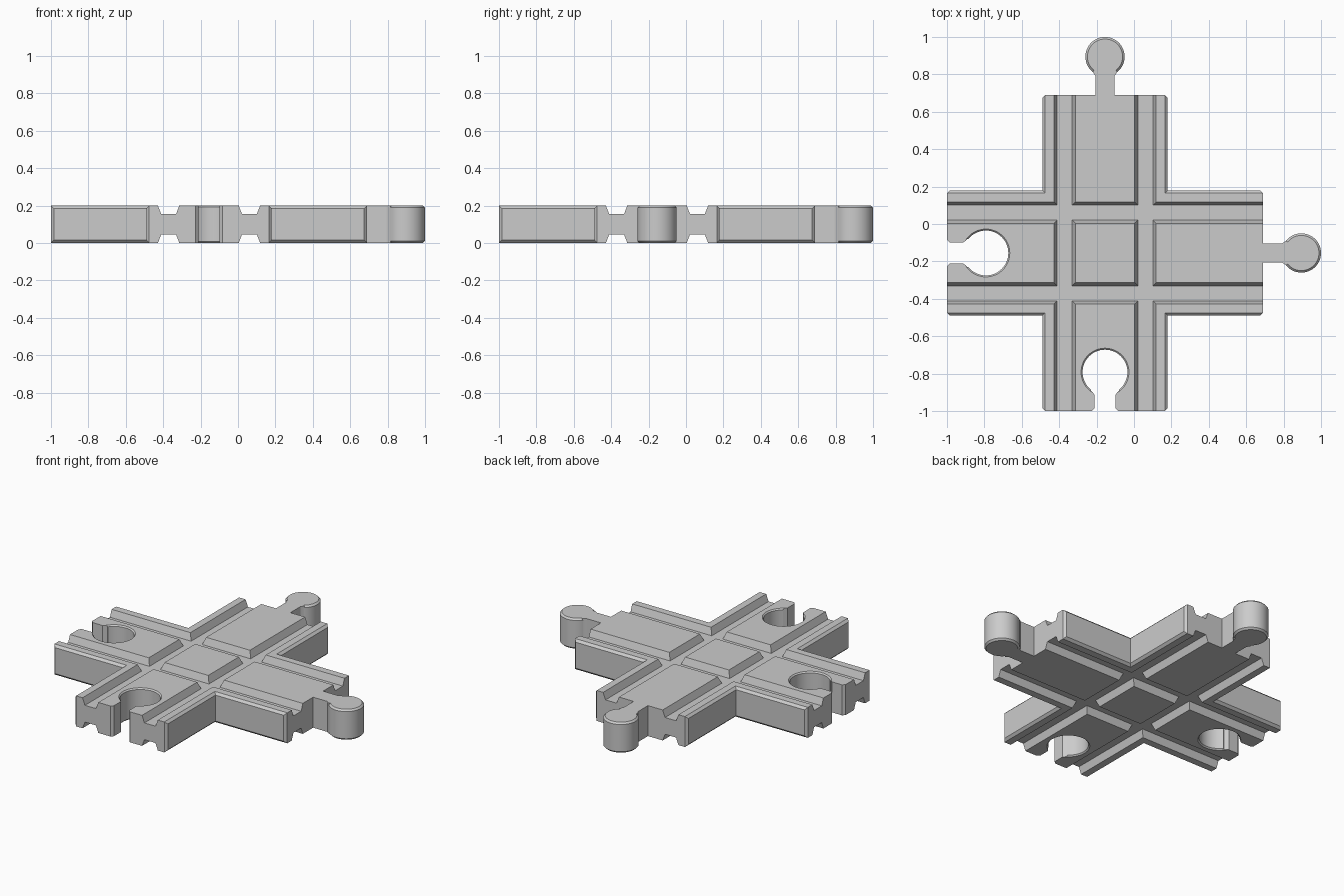
import bpy, bmesh, math
from mathutils import Matrix, Vector

if "Cube" in bpy.data.objects:
    bpy.data.objects.remove(bpy.data.objects["Cube"])

W, L, H, C = 0.335, 0.845, 0.2, 0.015    # half width, half length, height, chamfer
CENTRE = Vector((-0.155, -0.155, 0))
QUARTER = Matrix.Rotation(-math.pi / 2, 4, "Z")
TURNS = {"y": Matrix(), "x": QUARTER}

grey = bpy.data.materials.new("light_grey")
grey.use_nodes = True
grey.diffuse_color = (0.6, 0.6, 0.6, 1)
grey.node_tree.nodes["Principled BSDF"].inputs["Base Color"].default_value = (0.6, 0.6, 0.6, 1)


def to_object(name, bm, matrix=Matrix()):
    bmesh.ops.transform(bm, matrix=matrix, verts=bm.verts)
    bmesh.ops.recalc_face_normals(bm, faces=bm.faces)
    mesh = bpy.data.meshes.new(name)
    bm.to_mesh(mesh)
    bm.free()
    mesh.materials.append(grey)
    obj = bpy.data.objects.new(name, mesh)
    bpy.context.collection.objects.link(obj)
    return obj


def prism(points, direction):
    """Extrude a flat outline into a solid."""
    bm = bmesh.new()
    face = bm.faces.new([bm.verts.new(p) for p in points])
    out = bmesh.ops.extrude_face_region(bm, geom=[face])["geom"]
    verts = [v for v in out if isinstance(v, bmesh.types.BMVert)]
    bmesh.ops.translate(bm, vec=direction, verts=verts)
    if len(bm.faces) == len(points) + 1:
        bm.faces.new([bm.verts[i] for i in range(len(points))])
    return bm


def turned(profile, y):
    """Spin a radius/height profile round an upright axis at the given y."""
    bm = bmesh.new()
    verts = [bm.verts.new((r, 0, z)) for r, z in profile]
    edges = [bm.edges.new(pair) for pair in zip(verts, verts[1:])]
    bmesh.ops.spin(bm, geom=verts + edges, cent=(0, 0, 0), axis=(0, 0, 1),
                   angle=math.tau, steps=48)
    bmesh.ops.remove_doubles(bm, verts=bm.verts, dist=1e-5)
    bmesh.ops.translate(bm, vec=(0, y, 0), verts=bm.verts)
    return bm


def combine(obj, tool, operation):
    mod = obj.modifiers.new(operation, "BOOLEAN")
    mod.operation, mod.object, mod.solver = operation, tool, "EXACT"
    bpy.context.view_layer.objects.active = obj
    bpy.ops.object.modifier_apply(modifier=mod.name)
    bpy.data.objects.remove(tool)


# Cross-shaped body with chamfered side walls
corner = [(W, L), (W, W), (L, W)]
outline = []
for k in range(4):
    turn = Matrix.Rotation(-k * math.pi / 2, 4, "Z")
    outline += [turn @ Vector((x, y, 0)) for x, y in corner]
bm = prism(outline, (0, 0, H))


def on_side_wall(edge):
    a, b = (v.co for v in edge.verts)
    at_tip = [max(abs(p.x), abs(p.y)) > L - 0.01 for p in (a, b)]
    if abs(a.z - b.z) > 0.1:
        return at_tip[0]
    return not all(at_tip)


bmesh.ops.bevel(bm, geom=[e for e in bm.edges if on_side_wall(e)], offset=C,
                segments=1, affect="EDGES", profile=0.5)
body = to_object("crossing_body", bm)

# Wheel grooves on the top and the underside, running both ways
for face_z, inward in ((H, -1), (0, 1)):
    for turn in TURNS.values():
        for side in (-0.216, 0.216):
            section = [(side + x, -1, face_z + inward * d) for x, d in
                       ((-0.061, -0.01), (-0.04, 0.045), (0.04, 0.045), (0.061, -0.01))]
            combine(body, to_object("groove_cutter", prism(section, (0, 2, 0)), turn), "DIFFERENCE")

# Round sockets with flared slots in two arms
for turn in TURNS.values():
    hole = [(0, -0.01), (0.138, -0.01), (0.12, 0.008), (0.12, H - 0.008),
            (0.138, H + 0.01), (0, H + 0.01)]
    combine(body, to_object("socket_cutter", turned(hole, -0.637), turn), "DIFFERENCE")
    half = [(0.03, -0.65), (0.075, -0.735), (0.056, -0.758), (0.056, -0.83), (0.081, -0.855)]
    slot = [(x, y, -0.05) for x, y in half] + [(-x, y, -0.05) for x, y in reversed(half)]
    combine(body, to_object("slot_cutter", prism(slot, (0, 0, H + 0.1)), turn), "DIFFERENCE")

# Connector pegs on the other two arms
parts = [body]
for axis, turn in TURNS.items():
    head = [(0, 0), (0.094, 0), (0.105, 0.011), (0.105, H - 0.011), (0.094, H), (0, H)]
    peg = to_object("connector_peg_" + axis, turned(head, 1.05), turn)
    half = [(0.052, L), (0.052, 0.948), (0.066, 0.97), (0.03, 1.0)]
    neck = [(x, y, 0) for x, y in half] + [(-x, y, 0) for x, y in reversed(half)]
    combine(peg, to_object("neck", prism(neck, (0, 0, H)), turn), "UNION")
    parts.append(peg)

# Place the parts and smooth the round walls
bpy.ops.object.select_all(action="DESELECT")
for obj in parts:
    obj.data.transform(Matrix.Translation(CENTRE))
    obj.select_set(True)
bpy.context.view_layer.objects.active = body
bpy.ops.object.shade_smooth_by_angle(angle=math.radians(25))
